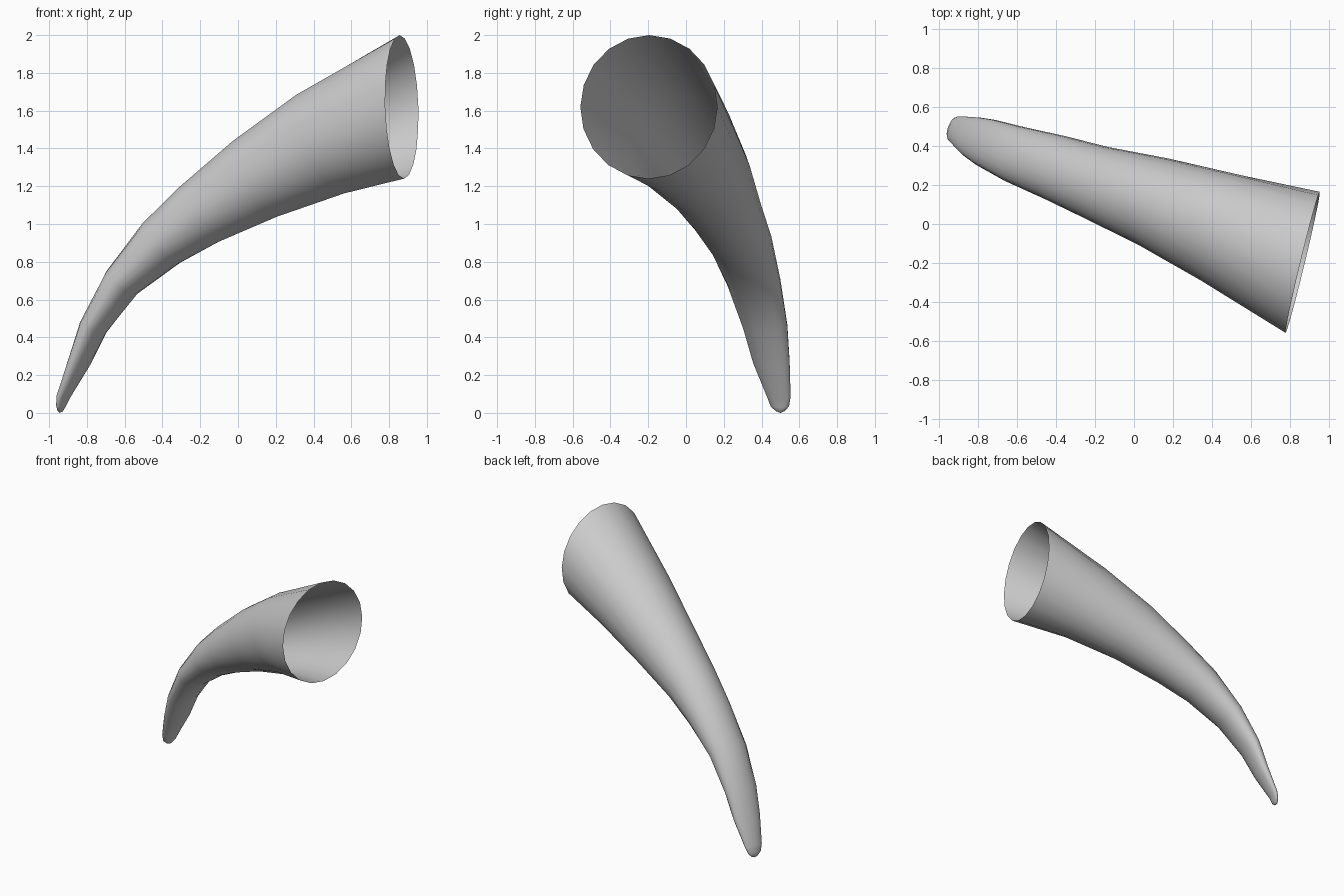
import bpy, bmesh, math
from mathutils import Vector

if "Cube" in bpy.data.objects:
    bpy.data.objects.remove(bpy.data.objects["Cube"])

SIDES = 20
# Horn stations: centre x, y, z, radius across the bend, sideways radius
stations = [
    (-0.942, 0.500, 0.010, 0.012, 0.025),
    (-0.938, 0.497, 0.035, 0.018, 0.052),
    (-0.925, 0.492, 0.085, 0.026, 0.068),
    (-0.840, 0.452, 0.270, 0.048, 0.105),
    (-0.765, 0.420, 0.455, 0.066, 0.125),
    (-0.615, 0.360, 0.690, 0.097, 0.147),
    (-0.405, 0.290, 0.900, 0.143, 0.170),
    (-0.200, 0.215, 1.055, 0.180, 0.192),
    (0.100, 0.115, 1.245, 0.235, 0.235),
    (0.450, -0.020, 1.430, 0.294, 0.290),
    (0.867, -0.197, 1.620, 0.380, 0.373),
]
centres = [Vector(s[:3]) for s in stations]

# Sweep elliptical rings along the bend; the wide end is cut upright
bm = bmesh.new()
rings = []
last = len(stations) - 1
for i, (x, y, z, a, b) in enumerate(stations):
    if i == last:
        tangent = Vector((0.97, -0.235, 0.03))
    else:
        tangent = centres[i + 1] - centres[max(i - 1, 0)]
    if i < 2:
        tangent = Vector((0.3, -0.12, 0.95))
    tangent.normalize()
    side = Vector((-tangent.y, tangent.x, 0)).normalized()
    up = tangent.cross(side)
    ring = []
    for k in range(SIDES):
        t = 2 * math.pi * k / SIDES
        ring.append(bm.verts.new(centres[i] + side * b * math.cos(t) + up * a * math.sin(t)))
    rings.append(ring)

for r0, r1 in zip(rings, rings[1:]):
    for k in range(SIDES):
        n = (k + 1) % SIDES
        bm.faces.new((r0[k], r0[n], r1[n], r1[k]))

# Blunt tip cap; the wide end stays open
tip = bm.verts.new((-0.944, 0.500, 0.0))
for k in range(SIDES):
    bm.faces.new((tip, rings[0][(k + 1) % SIDES], rings[0][k]))
bmesh.ops.recalc_face_normals(bm, faces=bm.faces)

mesh = bpy.data.meshes.new("horn")
bm.to_mesh(mesh)
bm.free()
for p in mesh.polygons:
    p.use_smooth = True
horn = bpy.data.objects.new("horn", mesh)
bpy.context.collection.objects.link(horn)
